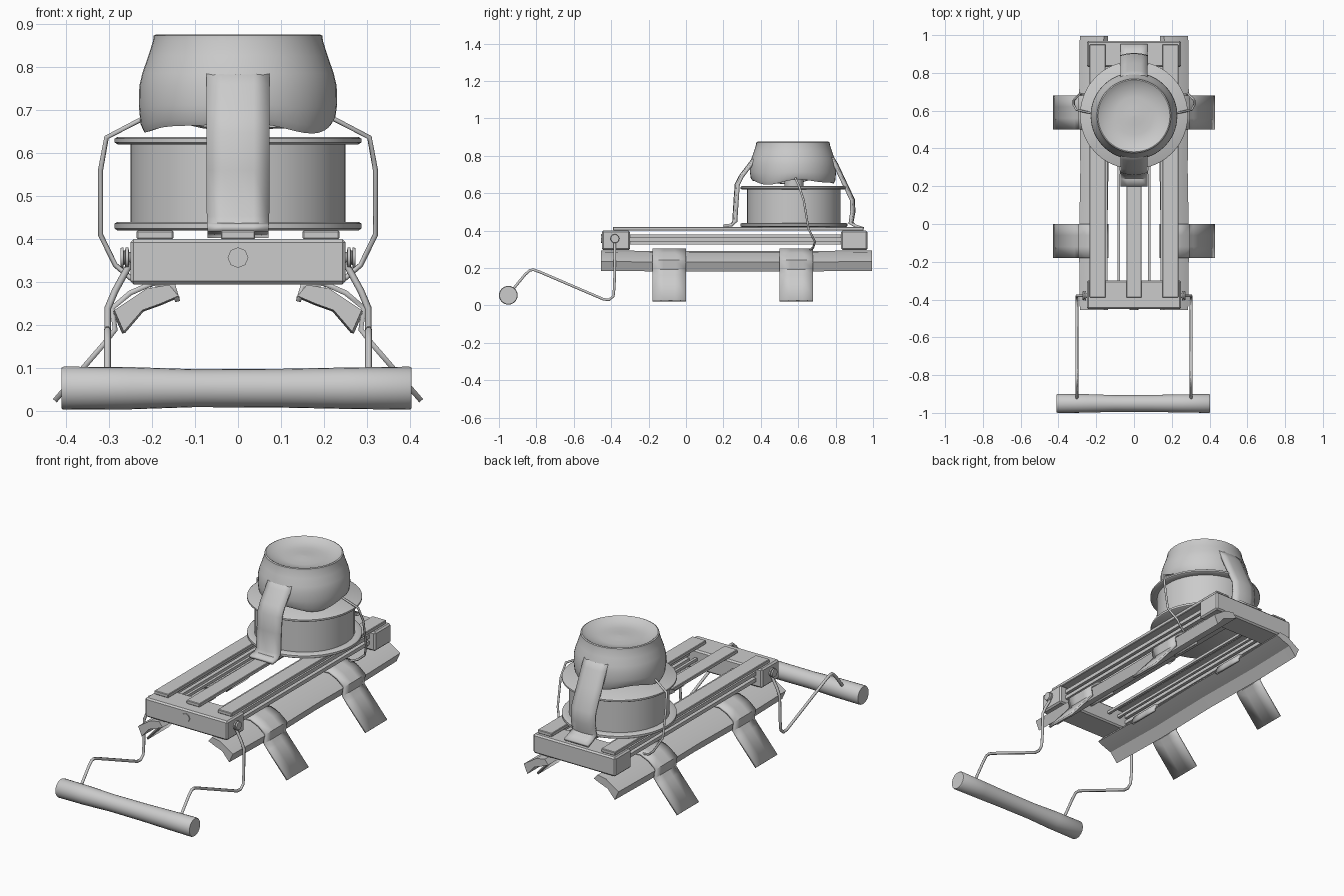
import bpy, bmesh, math
from mathutils import Vector

if "Cube" in bpy.data.objects:
    bpy.data.objects.remove(bpy.data.objects["Cube"])


def make(name, verts, faces, smooth=None):
    me = bpy.data.meshes.new(name)
    me.from_pydata(verts, [], faces)
    bm = bmesh.new()
    bm.from_mesh(me)
    bmesh.ops.recalc_face_normals(bm, faces=bm.faces)
    bm.to_mesh(me)
    bm.free()
    ob = bpy.data.objects.new(name, me)
    bpy.context.collection.objects.link(ob)
    if smooth:
        bpy.ops.object.select_all(action='DESELECT')
        ob.select_set(True)
        bpy.context.view_layer.objects.active = ob
        bpy.ops.object.shade_smooth_by_angle(angle=math.radians(smooth))
    return ob


def box(name, x, y, z, bevel=0.0):
    v = [(a, b, c) for a in x for b in y for c in z]
    f = [(0, 1, 3, 2), (4, 6, 7, 5), (0, 4, 5, 1), (2, 3, 7, 6), (0, 2, 6, 4), (1, 5, 7, 3)]
    ob = make(name, v, f)
    if bevel:
        m = ob.modifiers.new("bevel", 'BEVEL')
        m.width, m.segments = bevel, 1
    return ob


def lathe(name, prof, centre, n=48, wave=None, closed=False):
    """Spin an (r, z) profile about a vertical axis."""
    v, f, k = [], [], len(prof)
    for i in range(n):
        a = 2 * math.pi * i / n
        for r, z in prof:
            dz = wave(a, z) if wave else 0
            v.append((centre[0] + r * math.cos(a), centre[1] + r * math.sin(a), z + dz))
    for i in range(n):
        j = (i + 1) % n
        for p in range(k if closed else k - 1):
            q = (p + 1) % k
            f.append((i * k + p, j * k + p, j * k + q, i * k + q))
    if not closed:
        f += [[i * k for i in range(n)], [i * k + k - 1 for i in range(n)]]
    return make(name, v, f, 35)


def tube(name, pts, r):
    """Bent wire through points."""
    cu = bpy.data.curves.new(name, 'CURVE')
    cu.dimensions = '3D'
    cu.bevel_depth, cu.bevel_resolution, cu.use_fill_caps = r, 1, True
    sp = cu.splines.new('POLY')
    sp.points.add(len(pts) - 1)
    for p, co in zip(sp.points, pts):
        p.co = (*co, 1)
    ob = bpy.data.objects.new(name, cu)
    bpy.context.collection.objects.link(ob)
    return ob


def rod_x(name, rings, y, z, n=24):
    """Round bar along x from (x, radius) rings."""
    v = [(x, y + r * math.cos(2 * math.pi * i / n), z + r * math.sin(2 * math.pi * i / n))
         for x, r in rings for i in range(n)]
    f = [(s * n + i, s * n + (i + 1) % n, (s + 1) * n + (i + 1) % n, (s + 1) * n + i)
         for s in range(len(rings) - 1) for i in range(n)]
    f += [list(range(n)), list(range((len(rings) - 1) * n, len(rings) * n))]
    return make(name, v, f, 40)


def ribbon(name, sections, thick):
    """Sheet through rows of points, given thickness."""
    k = len(sections[0])
    v = [p for s in sections for p in s]
    f = [(i * k + j, i * k + j + 1, (i + 1) * k + j + 1, (i + 1) * k + j)
         for i in range(len(sections) - 1) for j in range(k - 1)]
    ob = make(name, v, f, 30)
    m = ob.modifiers.new("thickness", 'SOLIDIFY')
    m.thickness, m.offset = thick, 0
    return ob


# cross beams and bolt
box("front_beam", (-.25, .25), (-.45, -.30), (.295, .40), .008)
box("back_beam", (-.25, .25), (.83, .97), (.295, .40), .008)
bolt = [(.024 * math.cos(i * math.pi / 4), y, .357 + .024 * math.sin(i * math.pi / 4))
        for y in (-.44, -.455) for i in range(8)]
make("front_bolt", bolt, [list(range(8)), list(range(8, 16))] +
     [(i, (i + 1) % 8, 8 + (i + 1) % 8, 8 + i) for i in range(8)])

# deck
box("centre_slat", (-.04, .04), (-.39, .93), (.40, .42), .003)
for s, side in ((-1, "left"), (1, "right")):
    def m(x, y, z, s=s):
        return (s * x, y, z)

    def xs(a, b, s=s):
        return tuple(sorted((s * a, s * b)))

    box(side + "_top_slat", xs(.15, .235), (-.39, .95), (.40, .42), .003)
    box(side + "_upper_rail", xs(.19, .215), (-.31, .84), (.36, .38))
    box(side + "_lower_rail", xs(.19, .215), (-.31, .84), (.325, .345))
    box(side + "_inner_rod", xs(.073, .088), (-.31, .84), (.345, .36))
    box(side + "_outer_rod", xs(.14, .155), (-.31, .84), (.345, .36))

    # tilted runner with hollowed underside
    prof = [(.138, .268), (.16, .294), (.212, .285), (.287, .235), (.265, .185), (.222, .235), (.18, .25)]
    ys = [-.455, -.1, .3, .7, .995]
    wob = [0, .004, -.003, .003, 0]
    n = len(prof)
    v = [m(x + w, y, z - abs(w)) for y, w in zip(ys, wob) for x, z in prof]
    f = [(a * n + i, a * n + (i + 1) % n, (a + 1) * n + (i + 1) % n, (a + 1) * n + i)
         for a in range(len(ys) - 1) for i in range(n)]
    make(side + "_runner", v, f + [list(range(n)), list(range(4 * n, 5 * n))], 25)

    # foot sheets folded over the runner
    path = [(.14, .255), (.15, .292), (.20, .297), (.25, .275), (.292, .24), (.285, .19), (.31, .158), (.425, .025)]
    for y0, pos in ((-.18, "front"), (.50, "back")):
        ribbon(f"{side}_{pos}_foot", [[m(x, y0 + .18 * t / 3, z) for t in range(4)] for x, z in path], .012)

    # pull wire and its side knob
    tube(side + "_pull_wire", [m(x, y, z) for x, y, z in (
        (.303, -.93, .08), (.303, -.86, .165), (.303, -.835, .188), (.303, -.815, .19), (.303, -.78, .178),
        (.303, -.44, .032), (.303, -.41, .03), (.303, -.388, .05), (.303, -.383, .10),
        (.302, -.38, .24), (.285, -.38, .28), (.255, -.38, .335), (.255, -.38, .36))], .008)
    rod_x(side + "_knob", [(s * x, r) for x, r in
          ((.245, .012), (.253, .013), (.254, .024), (.261, .024), (.262, .016),
           (.265, .016), (.266, .024), (.273, .022))], -.38, .357, 12)

    # side tie ropes from the pot down to the runner
    tube(side + "_tie_rope", [m(x, y, z) for x, y, z in (
        (.22, .585, .68), (.305, .605, .636), (.319, .63, .56), (.319, .655, .41),
        (.285, .69, .34), (.25, .68, .31), (.20, .66, .293))], .006)

# pull handle
rod_x("pull_handle", [(-.41, .047), (-.405, .05), (-.25, .049), (-.1, .044), (.1, .045),
                      (.25, .048), (.398, .05), (.403, .047)], -.95, .054)

# drum with two flanges
c = (0, .577)
lathe("drum", [(.28, .42), (.286, .424), (.286, .436), (.28, .44), (.25, .44), (.25, .62),
               (.28, .62), (.286, .624), (.286, .633), (.28, .637)], c)
lathe("drum_post", [(.05, .63), (.05, .80)], c, 16)


# open-bottomed padded cap with a dished top and wavy hem
def hem(a, z):
    return (.012 * math.sin(3 * a + .6) + .006 * math.cos(5 * a)) * max(0, (.72 - z) / .07)


lathe("cap", [(.218, .66), (.226, .675), (.230, .71), (.229, .755), (.222, .785), (.208, .825),
              (.197, .86), (.196, .872), (.190, .875), (.183, .872), (.165, .858), (.10, .850),
              (.05, .853), (.001, .855), (.001, .825), (.15, .825), (.185, .80), (.205, .75),
              (.207, .70), (.205, .663)], (0, .572), wave=hem, closed=True)

# wide front and back bands
front = [(.385, .82), (.34, .755), (.29, .69), (.268, .645), (.262, .56), (.255, .45), (.245, .43), (.20, .425)]
back = [(.765, .82), (.805, .755), (.845, .67), (.895, .565), (.898, .50), (.888, .44), (.905, .425), (.95, .41)]
for name, path, d in (("front_band", front, 1), ("back_band", back, -1)):
    rows = []
    for i, (y, z) in enumerate(path):
        bow = .012 if i < 6 else 0
        rows.append([(t * .0355, y + d * bow * (t / 2) ** 2, z) for t in range(-2, 3)])
    ribbon(name, rows, .016)
